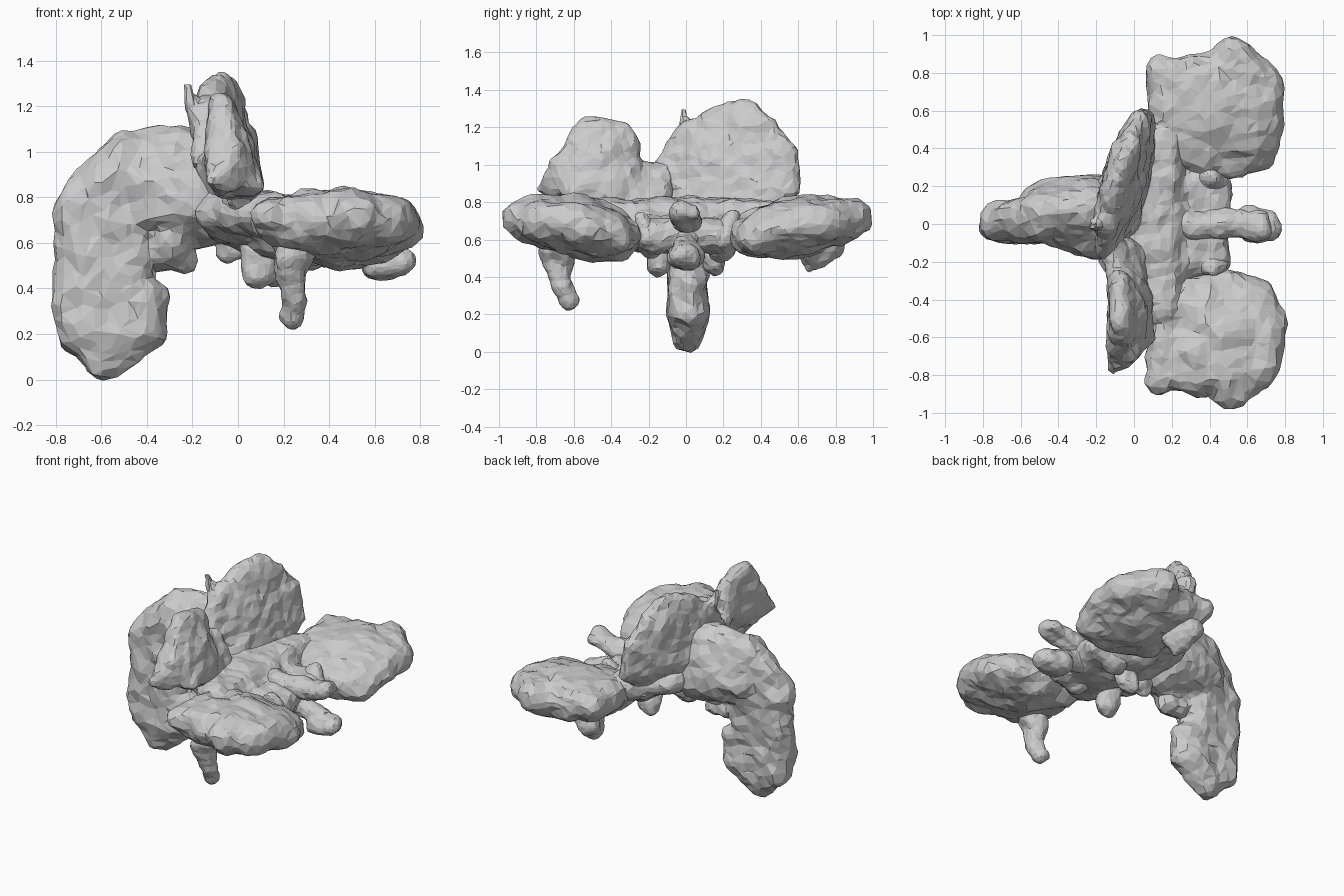
import bpy, bmesh
from mathutils import Matrix, Vector

# shared lumpy texture for the organic, faceted surface
lumps = bpy.data.textures.new("lumps", 'CLOUDS')
lumps.noise_scale = 0.13


def hull(bm, balls):
    """Add the convex skin around a set of balls (x, y, z, radius)."""
    tmp = bmesh.new()
    for x, y, z, r in balls:
        bmesh.ops.create_icosphere(tmp, subdivisions=2, radius=r,
                                   matrix=Matrix.Translation((x, y, z)))
    res = bmesh.ops.convex_hull(tmp, input=tmp.verts[:])
    faces = [g for g in res["geom"] if isinstance(g, bmesh.types.BMFace)]
    made = {}
    for f in faces:
        vs = []
        for v in f.verts:
            if v not in made:
                made[v] = bm.verts.new(v.co)
            vs.append(made[v])
        bm.faces.new(vs)
    tmp.free()


def part(name, *groups, ratio=0.3, voxel=0.022):
    """Fuse hulls into one rough, low-poly organic part."""
    bm = bmesh.new()
    for g in groups:
        hull(bm, g)
    bmesh.ops.recalc_face_normals(bm, faces=bm.faces[:])
    me = bpy.data.meshes.new(name)
    bm.to_mesh(me)
    bm.free()
    ob = bpy.data.objects.new(name, me)
    bpy.context.collection.objects.link(ob)
    m = ob.modifiers.new("fuse", 'REMESH')
    m.mode, m.voxel_size = 'VOXEL', voxel
    m = ob.modifiers.new("soften", 'SMOOTH')
    m.iterations, m.factor = 3, 0.5
    m = ob.modifiers.new("lumps", 'DISPLACE')
    m.texture, m.strength, m.mid_level = lumps, 0.06, 0.42
    m = ob.modifiers.new("facets", 'DECIMATE')
    m.ratio = ratio
    return ob


# drooping rear petal: rounded tip, shank, and neck to the centre
part("drooping_petal",
     [(-.71, .01, .2, .09), (-.58, .01, .1, .1), (-.41, .01, .21, .1),
      (-.4, .01, .36, .09), (-.71, .01, .38, .1)],
     [(-.71, .01, .38, .1), (-.49, .01, .38, .1), (-.71, .01, .73, .1),
      (-.61, .02, .87, .11), (-.48, .05, .97, .12), (-.49, .03, .6, .1)],
     [(-.48, .05, .97, .12), (-.48, .1, .8, .13), (-.47, .03, .72, .11),
      (-.22, .08, .97, .14), (-.2, -.07, .78, .13), (-.2, .12, .74, .14),
      (0, 0, .7, .1)],
     [(-.3, -.04, .62, .08), (-.33, .03, .54, .07), (-.24, .03, .52, .06)],
     ratio=0.14)

# central floor that all petals grow from
part("flower_centre",
     [(-.1, -.17, .73, .09), (-.06, .28, .75, .09), (.16, -.48, .72, .09),
      (.16, .48, .72, .09), (0, 0, .67, .1), (.2, 0, .65, .1)],
     [(.15, -.25, .64, .1), (.15, .25, .64, .1),
      (.42, -.17, .62, .09), (.42, .17, .62, .09)],
     ratio=0.2)

# tall upright petal with a small spike on its inner corner
part("tall_upright_petal",
     [(-.16, .02, 1.2, .05), (-.06, .34, 1.31, .05), (-.08, .2, 1.27, .05),
      (-.06, .4, 1.1, .06), (-.15, -.13, .98, .05), (-.12, .2, .9, .07),
      (0, .1, .76, .07)],
     [(-.06, .34, 1.31, .05), (.03, .55, 1.07, .05), (.06, .55, .87, .05),
      (-.05, .38, .9, .07), (.06, .4, .76, .07)],
     [(-.06, .34, 1.31, .05), (-.12, .2, .9, .07), (-.05, .38, .9, .07),
      (0, .1, .76, .07), (.06, .4, .76, .07), (-.05, .4, 1.1, .06)],
     [(-.19, .0, 1.2, .04), (-.22, -.02, 1.29, .025)],
     ratio=0.2)

# shorter upright petal on the other side
part("short_upright_petal",
     [(-.08, -.53, 1.2, .05), (-.07, -.33, 1.18, .05), (-.02, -.68, 1.0, .05),
      (-.08, -.73, .88, .05), (.03, -.3, .82, .05), (.05, -.6, .86, .05),
      (-.07, -.28, 1.0, .05), (.03, -.48, 1.0, .05), (-.1, -.5, .95, .05)],
     [(-.07, -.3, .98, .05), (.03, -.4, .8, .06), (-.12, -.12, .95, .06),
      (0, -.15, .75, .08)],
     [(-.08, -.7, .88, .05), (-.11, -.77, .87, .03), (-.05, -.55, .82, .04)],
     ratio=0.25)

# pair of thick spreading petals
for side, s in (("left", -1), ("right", 1)):
    part(side + "_spreading_petal",
         [(.22, s * .78, .7, .11), (.46, s * .78, .7, .13), (.24, s * .4, .65, .12),
          (.45, s * .6, .67, .17), (.5, s * .36, .62, .12)],
         [(.46, s * .78, .7, .13), (.53, s * .89, .71, .1), (.68, s * .75, .7, .1),
          (.71, s * .52, .67, .1), (.66, s * .37, .62, .09), (.45, s * .6, .67, .17),
          (.48, s * .36, .62, .12)],
         [(.2, s * .78, .68, .1), (.13, s * .83, .72, .07), (.18, s * .5, .7, .1)],
         ratio=0.16)

# hanging tips under the spreading petals
part("left_hanging_tip",
     [(.25, -.68, .56, .09), (.22, -.74, .52, .05), (.24, -.67, .38, .05)],
     [(.24, -.67, .38, .055), (.23, -.62, .28, .045)], ratio=0.3, voxel=0.015)
part("right_hanging_tip",
     [(.2, .78, .58, .08), (.25, .66, .54, .06), (.22, .67, .45, .035)],
     ratio=0.3, voxel=0.015)

# column and lip projecting from the centre
part("column",
     [(.3, 0, .68, .09), (.52, 0, .7, .07)],
     [(.52, 0, .7, .065), (.68, -.04, .75, .04), (.68, .04, .75, .04)],
     ratio=0.25, voxel=0.015)
part("lip",
     [(.38, 0, .62, .08), (.62, 0, .54, .06)],
     [(.62, -.03, .5, .07), (.62, .03, .5, .07), (.71, -.03, .51, .055),
      (.71, .03, .51, .055)],
     ratio=0.25, voxel=0.015)

# small nubs below the centre
for i, (x, y, z) in enumerate(((.08, -.15, .47), (.16, .15, .46), (-.04, .04, .56))):
    part("lower_nub_%d" % (i + 1),
         [(x, y * .8, z + .14, .07), (x, y, z, .055), (x + .05, y, z, .045)],
         ratio=0.3, voxel=0.015)

# side braces between the centre and the spreading petals
for side, s in (("left", -1), ("right", 1)):
    part(side + "_side_brace",
         [(.3, s * .18, .56, .07), (.46, s * .2, .6, .05), (.42, s * .24, .72, .04)],
         ratio=0.3, voxel=0.015)
